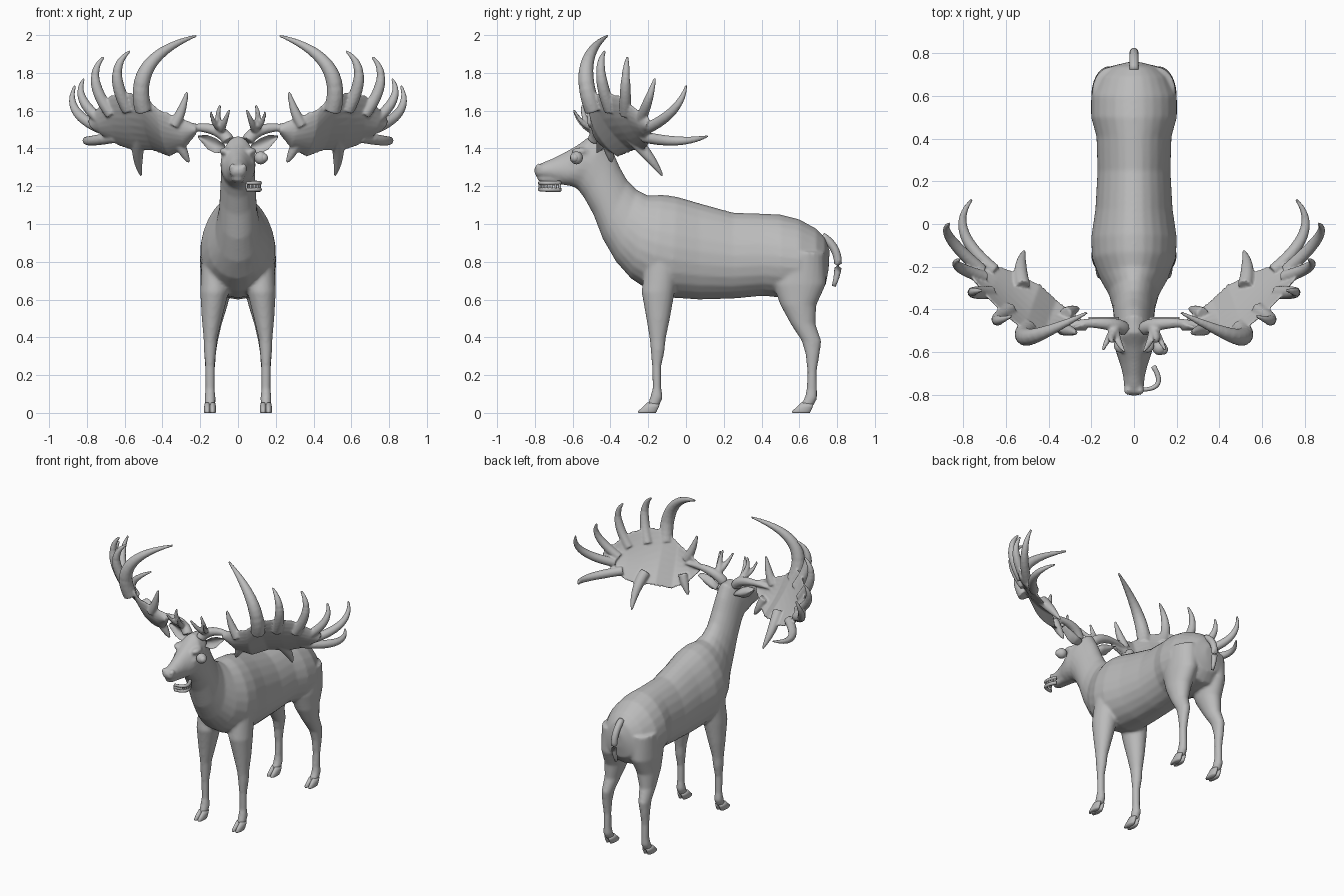
import bpy
import bmesh
import math
from mathutils import Vector, Matrix

default_cube = bpy.data.objects.get("Cube")
if default_cube:
    bpy.data.objects.remove(default_cube, do_unlink=True)

# Single clay grey material
clay = bpy.data.materials.new("clay_grey")
clay.use_nodes = True
clay.diffuse_color = (0.5, 0.5, 0.5, 1)
shader = next(node for node in clay.node_tree.nodes if node.type == "BSDF_PRINCIPLED")
shader.inputs["Base Color"].default_value = clay.diffuse_color
shader.inputs["Roughness"].default_value = 0.7


def skin_rings(bm, rings):
    """Bridge successive vertex loops and cap both ends."""
    loops = [[bm.verts.new(point) for point in ring] for ring in rings]
    count = len(loops[0])
    for first, second in zip(loops, loops[1:]):
        for i in range(count):
            j = (i + 1) % count
            bm.faces.new((first[i], first[j], second[j], second[i]))
    bm.faces.new(loops[0][::-1])
    bm.faces.new(loops[-1])


def loft(bm, sections, narrow=0, bulge=0, count=24):
    """Each section: two opposite rim points, a side direction and a half width."""
    rings = []
    for top, bottom, side, width in sections:
        middle, reach = (top + bottom) / 2, (top - bottom) / 2
        ring = []
        for i in range(count):
            angle = math.tau * i / count
            c, s = math.cos(angle), math.sin(angle)
            ring.append(middle + reach * s + side * (width * c * (1 - narrow * s) + bulge * c * c))
        rings.append(ring)
    skin_rings(bm, rings)


def side_loft(bm, rows, mirror=1, narrow=0):
    """Rows give the profile edges in the side plane, a half width and an x offset."""
    sections = []
    for y_a, z_a, y_b, z_b, width, *offset in rows:
        x = mirror * offset[0] if offset else 0
        sections.append((Vector((x, y_a, z_a)), Vector((x, y_b, z_b)), Vector((1, 0, 0)), width))
    loft(bm, sections, narrow)


def horn(bm, start, middle, tip, radius, end=0.007, steps=14, power=2):
    """Curved tapering tube passing through three points."""
    start, middle, tip = Vector(start), Vector(middle), Vector(tip)
    rings = []
    for k in range(steps + 1):
        t = k / steps
        a, b, c = (1 - t) * (1 - 2 * t), 4 * t * (1 - t), t * (2 * t - 1)
        centre = start * a + middle * b + tip * c
        tangent = start * (4 * t - 3) + middle * (4 - 8 * t) + tip * (4 * t - 1)
        turn = tangent.to_track_quat("Z", "Y")
        size = end + (radius - end) * (1 - t ** power)
        rings.append([centre + turn @ Vector((size * math.cos(math.tau * i / 12),
                                              size * math.sin(math.tau * i / 12), 0))
                      for i in range(12)])
    skin_rings(bm, rings)


def ball(bm, centre, scale):
    matrix = Matrix.Translation(centre) @ Matrix.Diagonal((*scale, 1))
    bmesh.ops.create_uvsphere(bm, u_segments=24, v_segments=16, radius=1, matrix=matrix)


def finish(bm, name, voxel=0, smoothing=0, mirrored=False):
    """Turn the bmesh into a smooth object, optionally fused and mirrored."""
    bmesh.ops.recalc_face_normals(bm, faces=bm.faces)
    for face in bm.faces:
        face.smooth = True
    mesh = bpy.data.meshes.new(name)
    bm.to_mesh(mesh)
    bm.free()
    mesh.materials.append(clay)
    obj = bpy.data.objects.new(name, mesh)
    bpy.context.collection.objects.link(obj)
    if voxel:
        fuse = obj.modifiers.new("fuse", "REMESH")
        fuse.mode = "VOXEL"
        fuse.voxel_size = voxel
        fuse.use_smooth_shade = True
        soften = obj.modifiers.new("soften", "SMOOTH")
        soften.factor = 0.5
        soften.iterations = smoothing
    if mirrored:
        obj.modifiers.new("mirror", "MIRROR").use_mirror_merge = False
    return obj


# Body: rump, barrel, chest, neck and head in one sweep
trunk = [(.76, .86, .755, .76, .03), (.735, .93, .74, .68, .11), (.69, .975, .69, .62, .165),
         (.6, 1.025, .6, .61, .2), (.5, 1.05, .5, .61, .2), (.41, 1.055, .41, .62, .175),
         (.25, 1.06, .25, .605, .17), (.07, 1.11, .07, .6, .18), (-.05, 1.145, -.08, .61, .2),
         (-.13, 1.155, -.19, .645, .195), (-.2, 1.15, -.29, .71, .16), (-.26, 1.18, -.37, .8, .118),
         (-.31, 1.23, -.44, .92, .1), (-.35, 1.3, -.49, 1.05, .095), (-.385, 1.38, -.54, 1.14, .09)]
head = [(-.43, 1.46, -.575, 1.185, .09), (-.51, 1.465, -.605, 1.2, .092),
        (-.57, 1.42, -.64, 1.205, .08), (-.64, 1.38, -.68, 1.22, .062),
        (-.71, 1.345, -.72, 1.235, .05), (-.76, 1.325, -.76, 1.245, .047),
        (-.79, 1.31, -.79, 1.25, .04), (-.805, 1.29, -.8, 1.265, .02)]
lower_jaw = [(-.6, 1.27, -.6, 1.2, .05), (-.68, 1.25, -.69, 1.215, .042),
             (-.76, 1.25, -.76, 1.222, .034), (-.785, 1.245, -.785, 1.228, .022)]
foreleg = [(-.21, .85, -.03, .85, .07, .12), (-.235, .64, -.06, .64, .075, .125),
           (-.21, .5, -.085, .5, .054, .138), (-.192, .39, -.108, .39, .036, .146),
           (-.187, .33, -.113, .33, .033, .148), (-.18, .25, -.13, .25, .025, .148),
           (-.177, .13, -.13, .13, .024, .148), (-.187, .09, -.123, .08, .029, .148),
           (-.205, .04, -.145, .03, .027, .148)]
hindleg = [(.5, .85, .735, .85, .09, .105), (.46, .68, .74, .68, .085, .115),
           (.5, .57, .69, .57, .07, .125), (.555, .47, .685, .47, .05, .136),
           (.613, .38, .717, .38, .037, .144), (.633, .31, .707, .31, .031, .148),
           (.643, .22, .692, .22, .025, .148), (.638, .12, .694, .12, .024, .148),
           (.628, .08, .694, .075, .029, .148), (.605, .04, .67, .03, .027, .148)]
body = bmesh.new()
side_loft(body, trunk + head, narrow=.14)
side_loft(body, lower_jaw)
for side in (1, -1):
    side_loft(body, foreleg, side)
    side_loft(body, hindleg, side)
    ball(body, (side * .07, -.56, 1.385), (.028, .045, .02))
    ball(body, (side * .068, -.575, 1.325), (.022, .04, .015))
    ball(body, (side * .03, -.78, 1.3), (.018, .02, .02))
finish(body, "body", voxel=.01, smoothing=4)

# Cloven hooves, two toes per foot
hooves = bmesh.new()
for heel in (-.14, .675):
    for toe in (-.014, .014):
        x = .148 + toe
        side_loft(hooves, [(heel - .065, .055, heel, .045, .014, x),
                           (heel - .09, .03, heel - .005, .03, .018, x),
                           (heel - .115, .008, heel - .015, .008, .018, x),
                           (heel - .112, 0, heel - .02, 0, .016, x)])
finish(hooves, "hooves", mirrored=True)

# Tail
tail = bmesh.new()
horn(tail, (0, .72, .935), (0, .8, .83), (0, .782, .67), .022, end=.01, power=4)
finish(tail, "tail")

# Cupped ears
ears = bmesh.new()
ear_rows = [(.07, 1.42, 1.38), (.12, 1.455, 1.375), (.16, 1.47, 1.395),
            (.19, 1.47, 1.43), (.212, 1.467, 1.457)]
loft(ears, [(Vector((x, -.47, high)), Vector((x, -.475, low)), Vector((0, 1, 0)), .008)
            for x, high, low in ear_rows], bulge=.03)
finish(ears, "ears", mirrored=True)

# Antlers: cupped palm between an upper and a lower rim
upper_rim = [(.22, -.465, 1.53), (.31, -.49, 1.565), (.42, -.515, 1.61), (.51, -.5, 1.69),
             (.6, -.43, 1.7), (.68, -.35, 1.68), (.75, -.26, 1.61), (.79, -.19, 1.56)]
lower_rim = [(.22, -.46, 1.475), (.28, -.42, 1.4), (.36, -.355, 1.355), (.44, -.28, 1.385),
             (.54, -.23, 1.385), (.62, -.2, 1.41), (.69, -.19, 1.45), (.73, -.19, 1.5)]
antler = bmesh.new()
palm = []
for i, (high, low) in enumerate(zip(upper_rim, lower_rim)):
    before, after = max(i - 1, 0), min(i + 1, len(upper_rim) - 1)
    along = Vector(upper_rim[after]) - Vector(upper_rim[before])
    along += Vector(lower_rim[after]) - Vector(lower_rim[before])
    high, low = Vector(high), Vector(low)
    palm.append((high, low, along.cross(high - low).normalized(), .014))
loft(antler, palm, bulge=.025)

# Antler beam, brow tines and palm tines
for start, middle, tip, radius in [
        ((.05, -.49, 1.44), (.15, -.465, 1.505), (.34, -.47, 1.5), .034),
        ((.09, -.48, 1.49), (.075, -.545, 1.53), (.045, -.595, 1.605), .02),
        ((.08, -.48, 1.49), (.105, -.53, 1.55), (.095, -.55, 1.63), .02),
        ((.1, -.5, 1.51), (.125, -.545, 1.535), (.145, -.59, 1.595), .016),
        ((.34, -.49, 1.52), (.3, -.5, 1.6), (.27, -.51, 1.7), .03),
        ((.5, -.49, 1.6), (.47, -.525, 1.84), (.22, -.415, 1.997), .046),
        ((.58, -.4, 1.6), (.64, -.45, 1.79), (.572, -.43, 1.915), .034),
        ((.67, -.32, 1.58), (.755, -.32, 1.755), (.71, -.31, 1.885), .032),
        ((.7, -.25, 1.53), (.82, -.2, 1.655), (.815, -.165, 1.77), .03),
        ((.71, -.22, 1.5), (.858, -.07, 1.6), (.862, .002, 1.735), .03),
        ((.65, -.22, 1.46), (.795, -.04, 1.44), (.758, .115, 1.465), .03),
        ((.52, -.29, 1.46), (.53, -.2, 1.36), (.513, -.125, 1.255), .035),
        ((.32, -.42, 1.45), (.288, -.405, 1.38), (.258, -.395, 1.325), .03)]:
    horn(antler, start, middle, tip, radius)
finish(antler, "antlers", voxel=.007, smoothing=3, mirrored=True)

# Eyeball set outside the left socket
eye = bmesh.new()
ball(eye, (.12, -.58, 1.35), (.034, .034, .034))
ball(eye, (.135, -.588, 1.35), (.024, .024, .024))
finish(eye, "eyeball")

# Loose curved gum rows with teeth between them
gums = bmesh.new()
for z in (1.182, 1.217):
    horn(gums, (.09, -.665, z), (.112, -.745, z), (.045, -.775, z), .012, end=.009)
for k in range(9):
    t = k / 8
    y = -.67 - .105 * math.sin(t * math.pi / 2)
    ball(gums, (.1 + .025 * math.sin(t * math.pi) - .055 * t * t, y, 1.2), (.007, .007, .02))
finish(gums, "gums_and_teeth")
